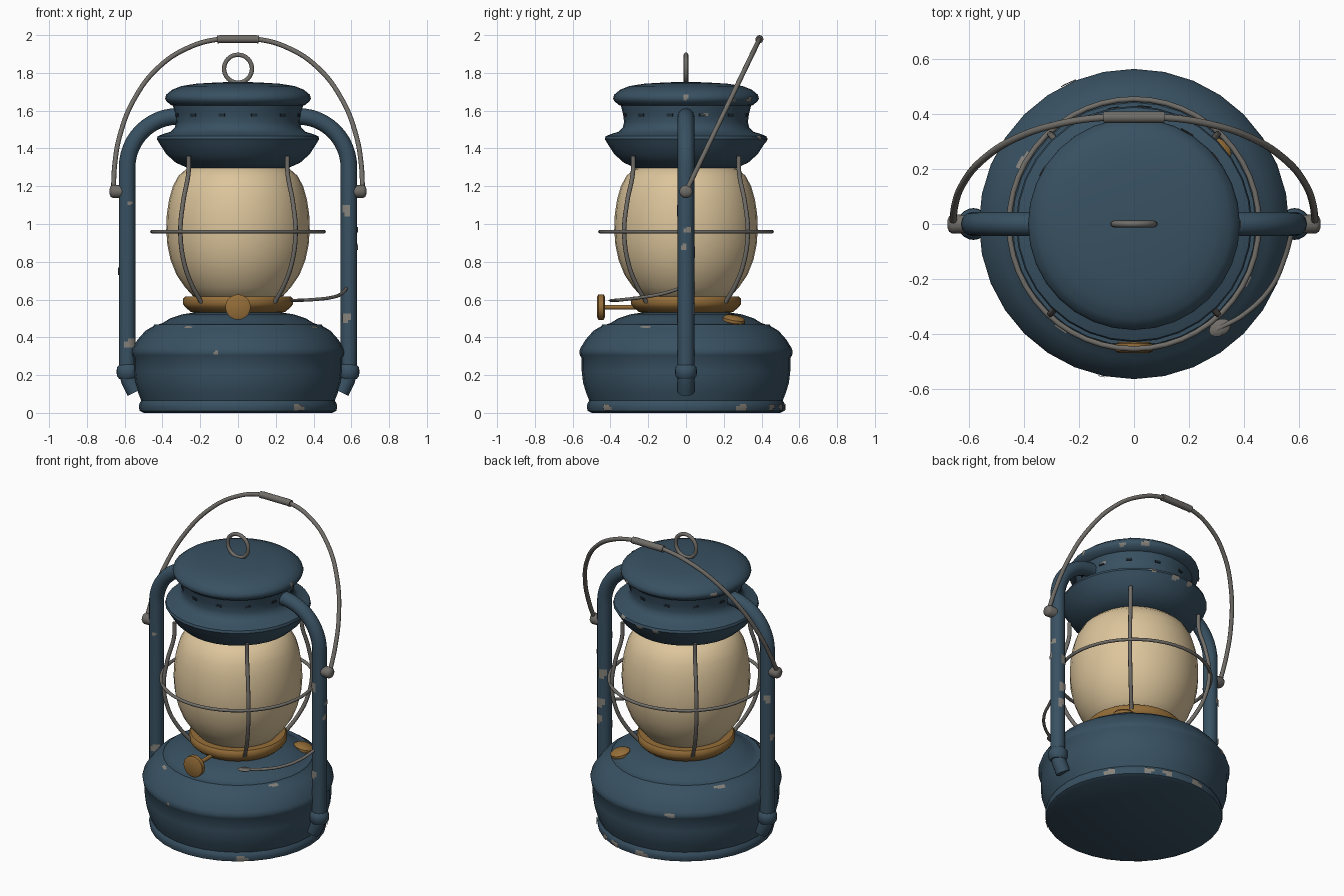
import bpy, bmesh, math, random
from mathutils import Vector, Matrix

if "Cube" in bpy.data.objects:
    bpy.data.objects.remove(bpy.data.objects["Cube"])
random.seed(4)

def mat(name, rgb):
    m = bpy.data.materials.new(name)
    m.diffuse_color = (*rgb, 1)
    m.use_nodes = True
    m.node_tree.nodes["Principled BSDF"].inputs["Base Color"].default_value = m.diffuse_color
    return m

BLUE = mat("navy_paint", (0.040, 0.082, 0.122))
GLASS = mat("cream_glass", (0.72, 0.56, 0.33))
BRASS = mat("brass", (0.30, 0.155, 0.04))
STEEL = mat("steel_wire", (0.165, 0.155, 0.14))
CHIP = mat("bare_metal", (0.24, 0.225, 0.20))
DARK = mat("vent_dark", (0.014, 0.024, 0.035))

def finish(bm, name, m, angle=40):
    bmesh.ops.recalc_face_normals(bm, faces=bm.faces)
    me = bpy.data.meshes.new(name)
    bm.to_mesh(me)
    bm.free()
    ob = bpy.data.objects.new(name, me)
    bpy.context.collection.objects.link(ob)
    me.materials.append(m)
    bpy.ops.object.select_all(action='DESELECT')
    ob.select_set(True)
    bpy.context.view_layer.objects.active = ob
    bpy.ops.object.shade_smooth_by_angle(angle=math.radians(angle))
    return ob

def lathe(name, prof, m, n=32, matrix=None):
    """Spin an (r, z) profile about z; the ends are capped."""
    bm = bmesh.new()
    rings = [[bm.verts.new((r * math.cos(2 * math.pi * i / n), r * math.sin(2 * math.pi * i / n), z))
              for i in range(n)] for r, z in prof]
    for a, b in zip(rings, rings[1:]):
        for i in range(n):
            j = (i + 1) % n
            bm.faces.new((a[i], a[j], b[j], b[i]))
    bm.faces.new(rings[0][::-1])
    bm.faces.new(rings[-1])
    if matrix:
        bm.transform(matrix)
    return finish(bm, name, m)

def wire(name, pts, r, m, smooth=True, cyclic=False, res=3):
    """Round rod along a path."""
    cu = bpy.data.curves.new(name, 'CURVE')
    cu.dimensions = '3D'
    cu.bevel_depth, cu.bevel_resolution, cu.resolution_u, cu.use_fill_caps = r, res, 8, True
    sp = cu.splines.new('BEZIER' if smooth else 'POLY')
    store = sp.bezier_points if smooth else sp.points
    store.add(len(pts) - 1)
    for p, q in zip(store, pts):
        if smooth:
            p.co = q
            p.handle_left_type = p.handle_right_type = 'AUTO'
        else:
            p.co = (*q, 1)
    sp.use_cyclic_u = cyclic
    tmp = bpy.data.objects.new(name, cu)
    bpy.context.collection.objects.link(tmp)
    me = bpy.data.meshes.new_from_object(tmp.evaluated_get(bpy.context.evaluated_depsgraph_get()))
    bpy.data.objects.remove(tmp)
    bm = bmesh.new()
    bm.from_mesh(me)
    bpy.data.meshes.remove(me)
    for f in bm.faces:
        f.material_index = 0
    return finish(bm, name, m, 50)

def circle(r, n, z):
    return [(r * math.cos(2 * math.pi * i / n), r * math.sin(2 * math.pi * i / n), z) for i in range(n)]

# Fuel tank
TANK = [(0.50, 0), (0.52, 0.01), (0.525, 0.03), (0.522, 0.05), (0.512, 0.065), (0.53, 0.11), (0.545, 0.16),
        (0.552, 0.22), (0.552, 0.29), (0.562, 0.305), (0.565, 0.325), (0.558, 0.345), (0.53, 0.39),
        (0.49, 0.435), (0.45, 0.458), (0.443, 0.468), (0.42, 0.469), (0.40, 0.475), (0.36, 0.50),
        (0.29, 0.523), (0.2, 0.535)]
lathe("fuel_tank", TANK, BLUE)

# Burner collar, wick knob with shaft, filler cap
lathe("burner_collar", [(0.22, 0.525), (0.25, 0.535), (0.28, 0.56), (0.29, 0.575), (0.29, 0.605),
                        (0.28, 0.617), (0.2, 0.617)], BRASS)
to_front = Matrix.Translation((0, -0.45, 0.56)) @ Matrix.Rotation(math.pi / 2, 4, 'X')
lathe("wick_knob", [(0.055, -0.02), (0.067, -0.014), (0.067, 0.014), (0.055, 0.02)], BRASS, 20, to_front)
wire("wick_shaft", [(0, -0.44, 0.56), (0, -0.2, 0.56)], 0.013, BRASS, False)
tilt = Matrix.Translation((0.29, 0.25, 0.47)) @ Matrix.Rotation(math.radians(14), 4, Vector((-0.25, 0.29, 0)))
lathe("filler_cap", [(0.045, -0.02), (0.045, 0.01), (0.06, 0.014), (0.06, 0.03), (0.045, 0.042), (0.01, 0.047)],
      BRASS, 20, tilt)

# Glass globe
lathe("glass_globe", [(0.2, 0.6), (0.24, 0.62), (0.28, 0.665), (0.325, 0.73), (0.357, 0.81), (0.374, 0.89),
                      (0.38, 0.97), (0.377, 1.05), (0.365, 1.13), (0.345, 1.2), (0.315, 1.255),
                      (0.275, 1.29), (0.23, 1.31)], GLASS)

# Hood with neck and top cap
HOOD = [(0.22, 1.29), (0.27, 1.298), (0.33, 1.325), (0.38, 1.37), (0.412, 1.42), (0.43, 1.45), (0.425, 1.465),
        (0.395, 1.477), (0.36, 1.487), (0.335, 1.51), (0.328, 1.54), (0.333, 1.58), (0.342, 1.615), (0.345, 1.63)]
CAP = [(0.33, 1.622), (0.355, 1.63), (0.38, 1.65), (0.386, 1.665), (0.38, 1.685), (0.35, 1.71),
       (0.30, 1.73), (0.22, 1.743), (0.1, 1.75), (0.01, 1.752)]
lathe("hood", HOOD, BLUE)
lathe("top_cap", CAP, BLUE)

# Vent slots round the neck
bm = bmesh.new()
for k in range(12):
    a = math.radians(15 + 30 * k)
    bmesh.ops.create_cube(bm, size=1, matrix=Matrix.Rotation(a, 4, 'Z') @ Matrix.Translation((0.333, 0, 1.577))
                          @ Matrix.Diagonal((0.008, 0.034, 0.014, 1)))
finish(bm, "vent_slots", DARK)

# Hanging ring on top
wire("top_ring", [(0.074 * math.cos(t * math.pi / 16), 0, 1.822 + 0.074 * math.sin(t * math.pi / 16))
                  for t in range(32)], 0.012, STEEL, False, True)

# Side tubes, collars and handle pivots
for s, side in ((-1, "left"), (1, "right")):
    path = [(0.545, 0.11), (0.56, 0.14), (0.575, 0.17), (0.585, 0.205), (0.587, 0.25), (0.587, 0.8)]
    path += [(0.317 + 0.27 * math.cos(t * math.pi / 24), 1.3 + 0.27 * math.sin(t * math.pi / 24)) for t in range(13)]
    path.append((0.25, 1.57))
    wire(side + "_tube", [(s * x, 0, z) for x, z in path], 0.044, BLUE, False, res=4)
    lathe(side + "_tube_collar", [(0.044, 0.18), (0.056, 0.195), (0.058, 0.22), (0.056, 0.24), (0.044, 0.255)],
          BLUE, 20, Matrix.Translation((s * 0.585, 0, 0)))
    lathe(side + "_handle_pivot", [(0.033, -0.035), (0.035, 0.012), (0.028, 0.024), (0.012, 0.03)], STEEL, 16,
          Matrix.Translation((s * 0.65, 0, 1.172)) @ Matrix.Rotation(s * math.pi / 2, 4, 'Y'))

# Carrying handle leaning back, with grip
def lean(x, z):
    return (x, (z - 1.172) * 0.482, z)
half = [(0.66, 1.172), (0.652, 1.32), (0.625, 1.47), (0.55, 1.66), (0.42, 1.83), (0.27, 1.93), (0.11, 1.977)]
wire("carry_handle", [lean(-x, z) for x, z in half] + [lean(x, z) for x, z in half[::-1]], 0.013, STEEL)
wire("handle_grip", [lean(-0.11, 1.977), lean(-0.09, 1.979), lean(0.09, 1.979), lean(0.11, 1.977)],
     0.021, STEEL, False, res=4)

# Globe guard: hoop and four uprights
wire("guard_hoop", circle(0.455, 48, 0.96), 0.010, STEEL, False, True)
for k, a in enumerate((47, 133, 227, 313)):
    c, s = math.cos(math.radians(a)), math.sin(math.radians(a))
    wire("guard_upright_%d" % (k + 1), [(r * c, r * s, z) for r, z in (
        (0.383, 1.36), (0.385, 1.27), (0.425, 1.12), (0.447, 0.96), (0.42, 0.8), (0.36, 0.68), (0.285, 0.585))],
        0.012, STEEL)

# Globe lifting lever with flat thumb pad
wire("lift_lever", [(0.30, -0.385, 0.595), (0.40, -0.33, 0.6), (0.50, -0.23, 0.612), (0.55, -0.12, 0.632),
                    (0.575, -0.03, 0.66)], 0.009, STEEL)
lathe("lever_pad", [(0.03, -0.007), (0.042, 0), (0.03, 0.007)], STEEL, 16,
      Matrix.Translation((0.313, -0.378, 0.595)) @ Matrix.Rotation(math.radians(30), 4, 'Z')
      @ Matrix.Diagonal((1, 0.7, 1, 1)))

# Paint chips: small ragged patches lying just over the paint
def radius_at(prof, z):
    for (r0, z0), (r1, z1) in zip(prof, prof[1:]):
        if z0 <= z <= z1:
            return r0 + (r1 - r0) * (z - z0) / max(z1 - z0, 1e-6)
    return prof[-1][0]

bm = bmesh.new()
def chip(prof, deg, z, w, h, cx=0):
    g = 3
    da = w / radius_at(prof, z)
    skip = random.choice([(0, 0), (0, 2), (2, 0), (2, 2)])
    def v(i, j):
        a, zz = math.radians(deg) + da * (i / g - 0.5), z + h * (j / g - 0.5)
        r = radius_at(prof, zz) + 0.004
        return bm.verts.new((cx + r * math.cos(a), r * math.sin(a), zz))
    for i in range(g):
        for j in range(g):
            if (i, j) != skip:
                bm.faces.new((v(i, j), v(i + 1, j), v(i + 1, j + 1), v(i, j + 1)))

for d, w in ((34, 0.07), (60, 0.06), (72, 0.06), (95, 0.08), (-52, 0.07)):
    chip(TANK, d, 0.03, w, 0.035)
for d, z, w, h in ((-102, 0.32, 0.025, 0.02), (115, 0.325, 0.06, 0.025), (150, 0.45, 0.07, 0.012),
                   (-28, 0.455, 0.06, 0.012), (-125, 0.455, 0.05, 0.012)):
    chip(TANK, d, z, w, h)
for d, z, w, h in ((85, 1.44, 0.05, 0.03), (65, 1.455, 0.04, 0.025), (17, 1.58, 0.04, 0.014), (100, 1.44, 0.04, 0.03)):
    chip(HOOD, d, z, w, h)
for d, z, w, h in ((0, 1.67, 0.025, 0.03), (60, 1.66, 0.05, 0.03), (150, 1.665, 0.04, 0.025), (40, 1.65, 0.04, 0.02)):
    chip(CAP, d, z, w, h)
TUBE = [(0.044, 0), (0.044, 1.3)]
for s, d, z, w, h in ((-1, -70, 0.37, 0.06, 0.045), (1, -110, 1.07, 0.04, 0.06), (1, -105, 0.5, 0.045, 0.05),
                      (-1, -70, 1.11, 0.025, 0.02), (1, 10, 0.97, 0.04, 0.03), (1, -15, 0.88, 0.03, 0.035),
                      (1, 95, 0.66, 0.05, 0.06), (1, 110, 0.85, 0.05, 0.06), (1, 80, 0.55, 0.04, 0.06),
                      (-1, 120, 1.0, 0.04, 0.05), (-1, 170, 0.75, 0.04, 0.04)):
    chip(TUBE, d, z, w, h, s * 0.587)
bmesh.ops.remove_doubles(bm, verts=bm.verts, dist=0.0005)
finish(bm, "paint_chips", CHIP)
